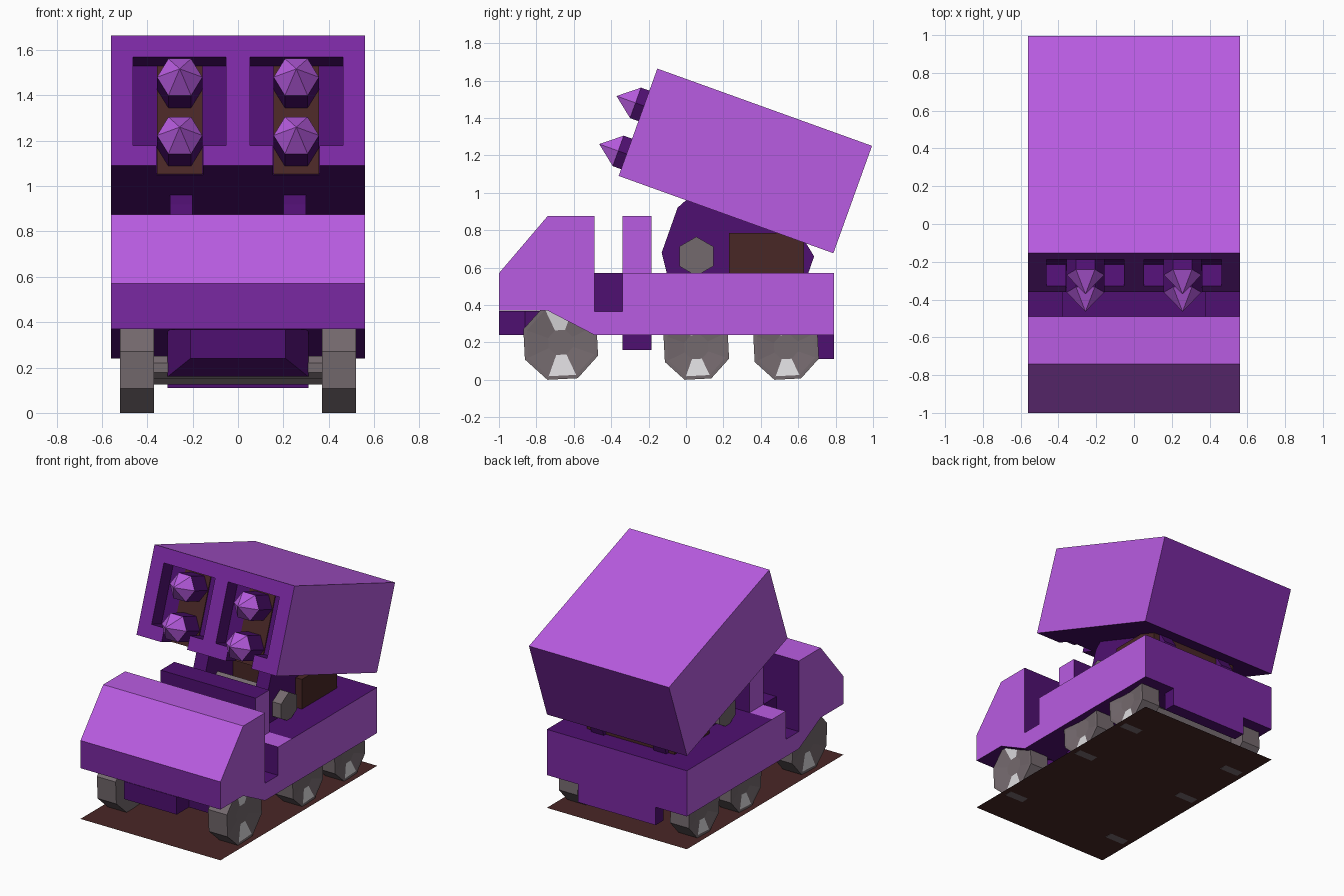
import bpy, bmesh, math
from mathutils import Matrix, Vector

if "Cube" in bpy.data.objects:
    bpy.data.objects.remove(bpy.data.objects["Cube"])

COLOURS = [
    ("light_purple", (0.485, 0.107, 0.76)),
    ("medium_purple", (0.195, 0.022, 0.36)),
    ("dark_purple", (0.078, 0.005, 0.165)),
    ("dark_brown", (0.066, 0.020, 0.019)),
    ("wheel_grey", (0.175, 0.142, 0.155)),
    ("hub_white", (0.72, 0.71, 0.73)),
]
LIGHT, MEDIUM, DARK, BROWN, GREY, WHITE = range(6)
MATS = []
for name, rgb in COLOURS:
    m = bpy.data.materials.new(name)
    m.diffuse_color = (*rgb, 1)
    m.use_nodes = True
    m.node_tree.nodes["Principled BSDF"].inputs["Base Color"].default_value = m.diffuse_color
    MATS.append(m)


def finish(name, bm, colour=None):
    """Make an object; colour is an index or a rule(normal, centre)."""
    if colour is not None:
        bmesh.ops.recalc_face_normals(bm, faces=bm.faces)
        bm.normal_update()
        for f in bm.faces:
            f.material_index = colour(f.normal, f.calc_center_median()) if callable(colour) else colour
    me = bpy.data.meshes.new(name)
    bm.to_mesh(me)
    bm.free()
    for m in MATS:
        me.materials.append(m)
    ob = bpy.data.objects.new(name, me)
    bpy.context.collection.objects.link(ob)
    return ob


def loft(name, rings, colour):
    """Join point rings of equal count and cap both ends."""
    bm = bmesh.new()
    vs = [[bm.verts.new(p) for p in r] for r in rings]
    n = len(vs[0])
    for a, b in zip(vs, vs[1:]):
        for i in range(n):
            bm.faces.new((a[i], a[(i + 1) % n], b[(i + 1) % n], b[i]))
    bm.faces.new(vs[0])
    bm.faces.new(vs[-1])
    return finish(name, bm, colour)


def side_profile(name, pts, x0, x1, colour):
    return loft(name, [[(x, y, z) for y, z in pts] for x in (x0, x1)], colour)


def box(name, x0, x1, y0, y1, z0, z1, colour):
    return side_profile(name, [(y0, z0), (y1, z0), (y1, z1), (y0, z1)], x0, x1, colour)


def rod(name, centre, r1, r2, length, sides, axis, colour, spin=0.0):
    bm = bmesh.new()
    rot = Matrix.Rotation(math.pi / 2, 4, 'Y' if axis == 'X' else 'X')
    mat = Matrix.Translation(centre) @ rot @ Matrix.Rotation(spin, 4, 'Z')
    bmesh.ops.create_cone(bm, cap_ends=True, segments=sides, radius1=r1, radius2=r2,
                          depth=length, matrix=mat)
    bmesh.ops.remove_doubles(bm, verts=bm.verts, dist=1e-4)
    return finish(name, bm, colour)


# ground plate
bm = bmesh.new()
bm.faces.new([bm.verts.new(p) for p in
              ((-.56, -1, .003), (.56, -1, .003), (.56, .79, .003), (-.56, .79, .003))])
finish("ground_plate", bm, BROWN)


# cab: light sides, slope and roof, medium nose, dark back and underside
def cab_rule(n, c):
    if n.y < -0.95:
        return MEDIUM
    return DARK if n.y > 0.9 or n.z < -0.3 else LIGHT


side_profile("cab", [(-1, .57), (-.74, .875), (-.49, .875), (-.49, .24), (-.74, .37), (-1, .37)],
             -.56, .56, cab_rule)


# body: light sides, medium tail, dark deck
def body_rule(n, c):
    if abs(n.x) > .9:
        return LIGHT
    return MEDIUM if n.y > .9 else DARK


box("rear_body", -.56, .56, -.185, .79, .24, .57, body_rule)
box("middle_body", -.56, .56, -.34, -.185, .24, .57,
    lambda n, c: LIGHT if abs(n.x) > .9 or n.z > .9 else DARK)
box("step_sill", -.56, .56, -.49, -.34, .24, .365, body_rule)
box("step_inner_wall", -.38, .38, -.49, -.34, .365, .57, DARK)
box("bulkhead", -.38, .38, -.34, -.185, .57, .875, lambda n, c: LIGHT if abs(n.x) > .9 else DARK)

# chassis under the body
stations = [(-1, .21, .24), (-.86, .21, .24), (-.72, .31, .16), (-.49, .31, .16)]
loft("front_chassis", [[(-w, y, z), (w, y, z), (w, y, .368), (-w, y, .368)] for y, w, z in stations], DARK)
box("middle_chassis", -.31, .31, -.34, -.185, .16, .24, DARK)
box("tail_panel", -.31, .31, .70, .79, .11, .24, lambda n, c: MEDIUM if n.y > .9 else DARK)


# wheels: octagons with a hub and two white wedges
def wheel(name, side, y, r):
    zc = r * math.cos(math.radians(19.5))
    bm = bmesh.new()
    bmesh.ops.create_cone(
        bm, cap_ends=True, segments=8, radius1=r, radius2=r, depth=.15,
        matrix=Matrix.Rotation(math.radians(25.5), 4, 'X') @ Matrix.Rotation(math.pi / 2, 4, 'Y'))
    bmesh.ops.recalc_face_normals(bm, faces=bm.faces)
    for f in bm.faces:
        f.material_index = GREY
    cap = [f for f in bm.faces if f.normal.x * side > .9][0]
    bmesh.ops.inset_individual(bm, faces=[cap], thickness=.02)
    ring = bmesh.ops.inset_individual(bm, faces=[cap], thickness=r * .924 - .02 - .055, depth=-.015)
    for f in ring["faces"]:
        c = f.calc_center_median()
        if f is not cap and abs(c.z) > 2 * abs(c.y):
            f.material_index = WHITE
    bmesh.ops.translate(bm, verts=bm.verts, vec=(side * .445, y, zc))
    finish(name, bm)
    return zc


for label, y, r in (("front", -.67, .212), ("middle", .055, .186), ("rear", .535, .186)):
    for side in (-1, 1):
        zc = wheel(f"{label}_wheel_{'left' if side < 0 else 'right'}", side, y, r)
    rod(f"{label}_axle", (0, y, zc), .055, .055, .76, 8, 'X', GREY, math.pi / 8)

# turret arms, pivot and machinery box
arm = [(-.1, .56), (-.13, .68), (-.045, .92), (0, .96), (.3, .88), (.55, .79), (.63, .75), (.685, .66), (.65, .56)]
for side in (-1, 1):
    side_profile(f"turret_arm_{'left' if side < 0 else 'right'}", arm, side * .2, side * .3, DARK)
rod("turret_pivot", (0, .055, .66), .105, .105, .74, 6, 'X', GREY, math.pi / 2)
box("machinery_box", -.35, .35, .23, .63, .56, .785, BROWN)

# launcher, built level and then tilted
TILT = Matrix.Translation((0, -.36, 1.09)) @ Matrix.Rotation(math.radians(-19.8), 4, 'X')


def launcher_rule(n, c):
    if abs(n.y) > .9:
        return MEDIUM
    return DARK if n.z < -.9 else LIGHT


launcher = box("launcher_box", -.56, .56, 0, 1.22, 0, .61, launcher_rule)
parts = [launcher]
for side in (-1, 1):
    tag = "left" if side < 0 else "right"
    cx = side * .257
    # pocket with a slot running out through the bottom
    prof = [(-.102, -.1), (.102, -.1), (.102, .095), (.205, .095), (.205, .51),
            (-.205, .51), (-.205, .095), (-.102, .095)]
    cutter = loft("pocket_cutter", [[(cx + a, u, b) for a, b in prof] for u in (-.1, .12)], DARK)
    mod = launcher.modifiers.new("pocket", 'BOOLEAN')
    mod.operation, mod.solver, mod.object = 'DIFFERENCE', 'EXACT', cutter
    bpy.context.view_layer.objects.active = launcher
    bpy.ops.object.modifier_apply(modifier=mod.name)
    bpy.data.objects.remove(cutter)
    parts.append(box(f"pocket_back_{tag}", cx - .101, cx + .101, .113, .121, .001, .509, BROWN))
    for row, w in (("lower", .125), ("upper", .398)):
        parts.append(rod(f"missile_body_{row}_{tag}", (cx, .035, w), .1, .1, .165, 6, 'Y', DARK, math.pi / 2))
        parts.append(rod(f"missile_nose_{row}_{tag}", (cx, -.1015, w), .1, 0, .108, 6, 'Y', LIGHT, math.pi / 2))
for ob in parts:
    ob.data.transform(TILT)
